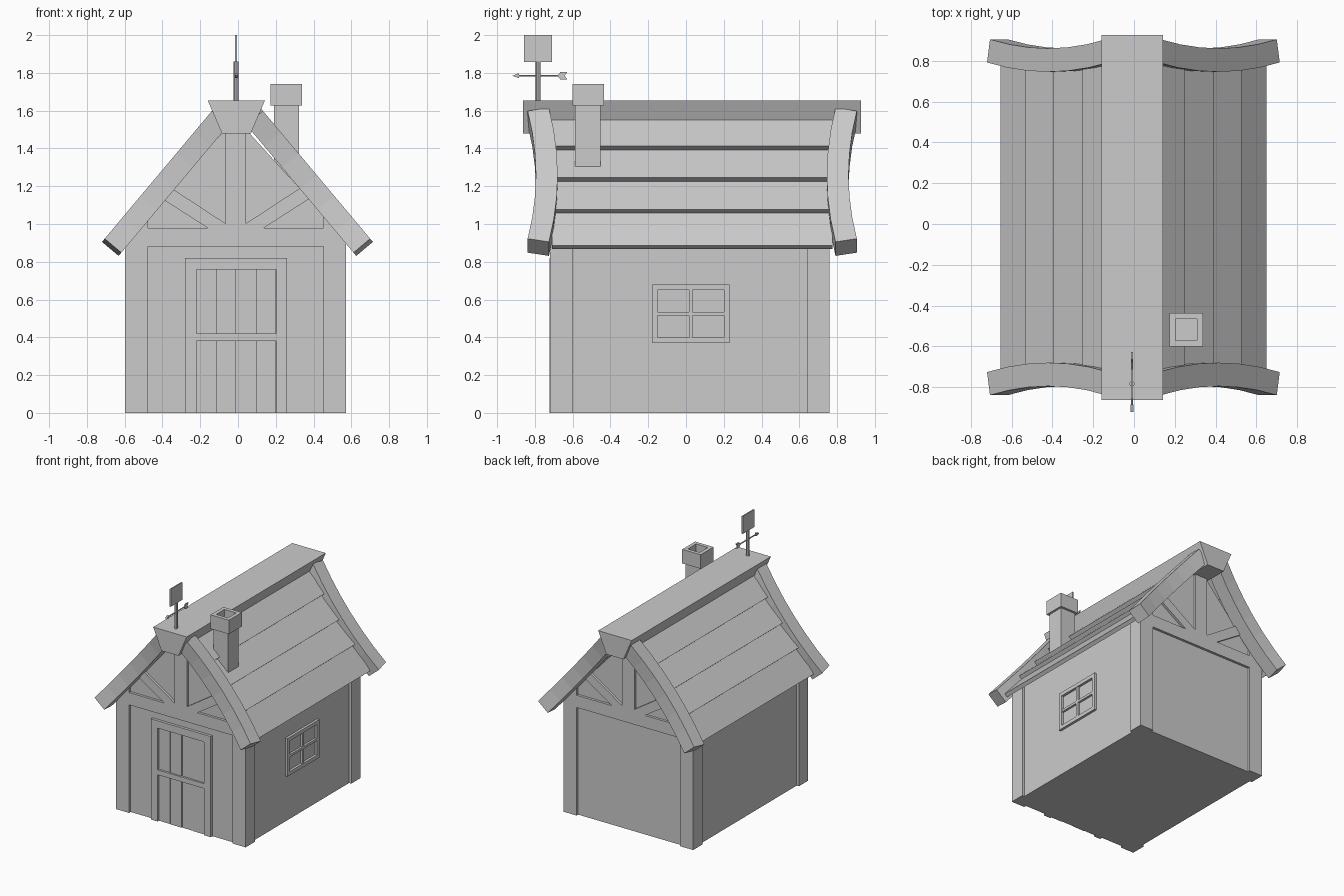
import bpy, bmesh, math
from mathutils import Vector

if "Cube" in bpy.data.objects:
    bpy.data.objects.remove(bpy.data.objects["Cube"])

CX, CY = -0.012, 0.02          # centre of the house walls


def mesh(name, verts, faces):
    me = bpy.data.meshes.new(name)
    me.from_pydata(verts, [], faces)
    bm = bmesh.new()
    bm.from_mesh(me)
    bmesh.ops.recalc_face_normals(bm, faces=bm.faces)
    bm.to_mesh(me)
    bm.free()
    ob = bpy.data.objects.new(name, me)
    bpy.context.collection.objects.link(ob)
    return ob


def loft(name, rings):
    """Skin a list of equal-length rings and cap both ends."""
    n = len(rings[0])
    faces = [(i * n + j, i * n + (j + 1) % n, (i + 1) * n + (j + 1) % n, (i + 1) * n + j)
             for i in range(len(rings) - 1) for j in range(n)]
    last = (len(rings) - 1) * n
    faces += [tuple(range(n)), tuple(range(last, last + n))]
    return mesh(name, [v for r in rings for v in r], faces)


def prism_y(name, profile, y0, y1):
    return loft(name, [[(x, y, z) for x, z in profile] for y in (y0, y1)])


def prism_x(name, profile, x0, x1):
    return loft(name, [[(x, y, z) for y, z in profile] for x in (x0, x1)])


def box(name, x0, x1, y0, y1, z0, z1):
    return prism_y(name, [(x0, z0), (x1, z0), (x1, z1), (x0, z1)], y0, y1)


def side(s, pts):
    return [(CX + s * x, z) for x, z in pts]


# house body: solid walls with gables
prism_y("walls", side(1, [(-.565, 0), (.565, 0), (.565, .94), (0, 1.56), (-.565, .94)]),
        CY - .72, CY + .72)

# corner posts, cut to the roof slope
for sx in (-1, 1):
    for sy in (-1, 1):
        prism_y("corner_post", side(sx, [(.465, 0), (.585, 0), (.585, .92), (.465, 1.05)]),
                CY + sy * .62, CY + sy * .74)

# gable truss: tie beam, king post and two braces, front and back
for sy in (-1, 1):
    y0, y1 = CY + sy * .68, CY + sy * .74
    box("tie_beam", CX - .465, CX + .465, y0, y1, .88, .98)
    box("king_post", CX - .055, CX + .055, y0, y1, .98, 1.5)
    for sx in (-1, 1):
        prism_y("gable_brace", side(sx, [(.05, .98), (.15, .98), (.40, 1.14), (.34, 1.19), (.05, 1.0)]),
                y0, y1)

# door frame, middle rail and planks
for x0, x1 in ((-.28, -.22), (.20, .26)):
    box("door_jamb", x0, x1, -.722, -.69, 0, .82)
box("door_lintel", -.22, .20, -.722, -.69, .76, .82)
box("door_rail", -.22, .20, -.722, -.69, .38, .42)
for i in range(4):
    x = -.22 + i * .105
    for z0, z1 in ((0, .38), (.42, .76)):
        box("door_plank", x + .002, x + .103, -.705 - .004 * (i % 2), -.69, z0, z1)

# right-hand window: frame and glazing bars
wx0, wx1 = CX + .555, CX + .585
for z0, z1 in ((.37, .40), (.65, .68)):
    box("window_frame_rail", wx0, wx1, -.18, .23, z0, z1)
for y0, y1 in ((-.18, -.15), (.20, .23)):
    box("window_frame_side", wx0, wx1, y0, y1, .40, .65)
box("window_bar_upright", wx0, wx1 - .003, .015, .035, .40, .65)
box("window_bar_cross", wx0, wx1 - .003, -.15, .20, .515, .535)

# roof planks, each one lapping over the next one down
d = Vector((.643, -.766))      # down the slope
n = Vector((.766, .643))       # out of the slope
RX = -.003
lips = [Vector(p) for p in ((.09, 1.60), (.25, 1.412), (.392, 1.245), (.53, 1.077), (.652, .887))]
for sx in (-1, 1):
    for up, low in zip(lips, lips[1:]):
        b = low - n * .03
        c = up - n * .03
        e = c - n * .015
        prism_y("roof_plank", [(RX + sx * p.x, p.y) for p in (low, b, e, c)], -.71, .775)

# curved bargeboards on all four gable edges
SEG, LEN = 6, .905
for sx in (-1, 1):
    for sy in (-1, 1):
        rings = []
        for i in range(SEG + 1):
            u = 2 * i / SEG - 1
            p = Vector((.128, 1.607)) + d * (LEN * i / SEG)
            yc = .77 + .045 * u * u
            a = math.atan(.18 * u / LEN)
            ring = []
            for t, w in ((0, -.0575), (0, .0575), (.115, .0575), (.115, -.0575)):
                q = p - n * t - d * (w * math.sin(a))
                ring.append((RX + sx * q.x, .033 + sy * (yc + w * math.cos(a)), q.y))
            rings.append(ring)
        loft("bargeboard", rings)

# ridge beam
prism_y("ridge_beam", [(-.085, 1.48), (.068, 1.48), (.142, 1.653), (-.16, 1.653)], -.863, .927)

# chimney shaft and hollow cap
box("chimney_shaft", .19, .322, -.587, -.453, 1.25, 1.64)


def square(h, z):
    return [(.256 + h * a, -.518 + h * b, z) for a, b in ((-1, -1), (1, -1), (1, 1), (-1, 1))]


loft("chimney_cap", [square(.083, 1.628), square(.083, 1.742), square(.053, 1.742), square(.053, 1.65)])

# weather vane: pole, flag and arrow
VX, VY = -.01, -.783


def rod(name, axis, a, b, r):
    rings = []
    for t in (a, b):
        ring = []
        for k in range(8):
            c, s = r * math.cos(k * math.pi / 4), r * math.sin(k * math.pi / 4)
            ring.append((VX + c, VY + s, t) if axis == "z" else (VX + c, t, 1.785 + s))
        rings.append(ring)
    loft(name, rings)


rod("vane_pole", "z", 1.64, 1.86, .013)
rod("vane_arrow_shaft", "y", -.90, -.66, .005)
box("vane_flag", VX - .005, VX + .005, -.858, -.71, 1.857, 2.0)
prism_x("vane_arrow_head", [(-.92, 1.785), (-.885, 1.772), (-.885, 1.798)], VX - .007, VX + .007)
prism_x("vane_arrow_tail", [(-.68, 1.785), (-.665, 1.805), (-.628, 1.805), (-.643, 1.785),
                            (-.628, 1.765), (-.665, 1.765)], VX - .005, VX + .005)
